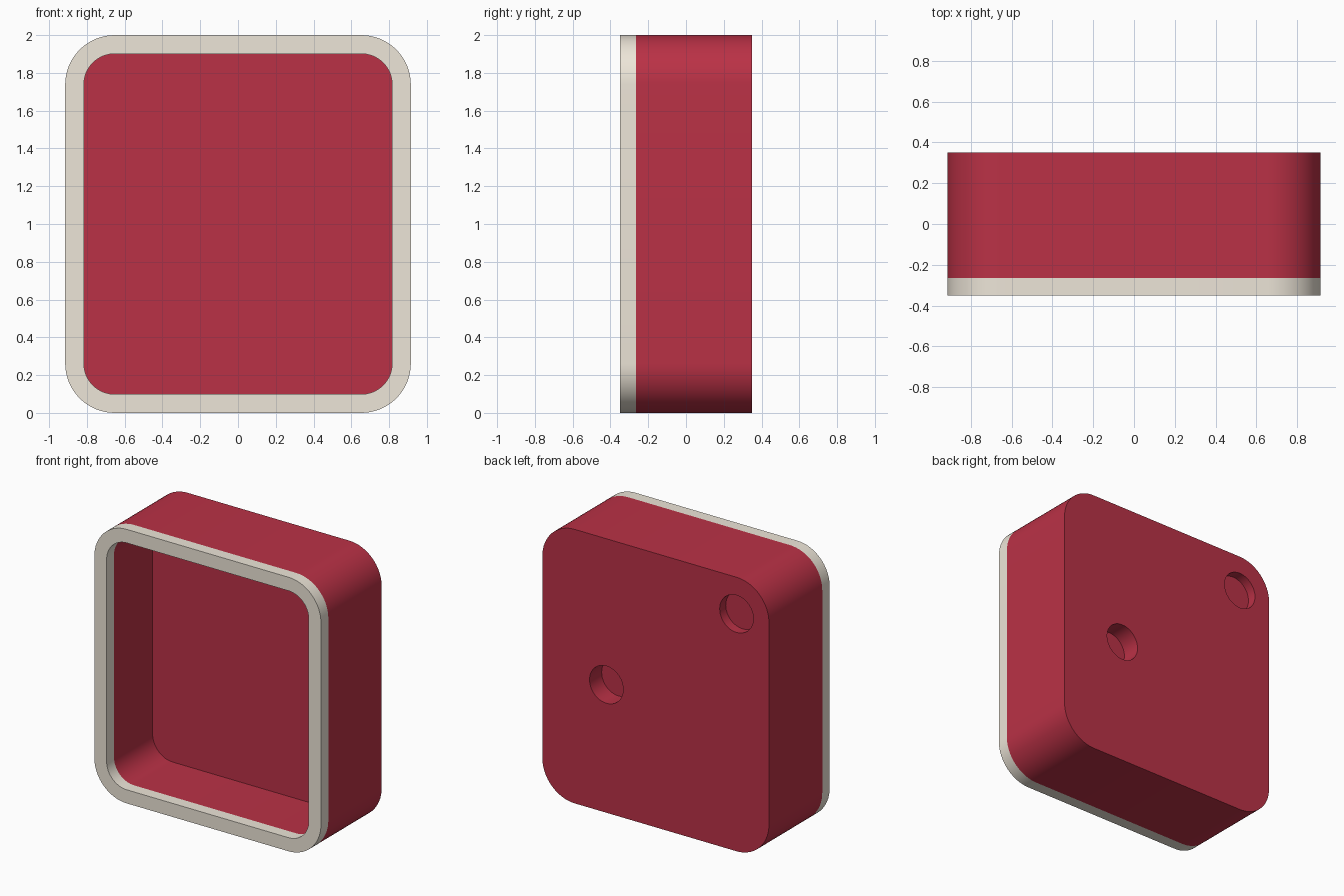
import bpy, bmesh, math

if "Cube" in bpy.data.objects:
    bpy.data.objects.remove(bpy.data.objects["Cube"])

W, H, D = 0.915, 2.0, 0.35        # half width, height, half depth
WALL, R = 0.099, 0.262            # wall thickness, outer corner radius
RIM_Y, FLOOR_Y = -0.265, 0.18     # rim joint, inside of back panel


def material(name, rgb):
    m = bpy.data.materials.new(name)
    m.diffuse_color = (*rgb, 1)
    m.use_nodes = True
    m.node_tree.nodes["Principled BSDF"].inputs["Base Color"].default_value = m.diffuse_color
    return m


def outline(inset, seg=16):
    """Rounded rectangle in x/z, shrunk by inset."""
    r = R - inset
    pts = []
    for k, (sx, sz) in enumerate([(1, 1), (-1, 1), (-1, -1), (1, -1)]):
        cx, cz = sx * (W - R), H / 2 + sz * (H / 2 - R)
        for i in range(seg + 1):
            a = math.pi / 2 * (k + i / seg)
            pts.append((cx + r * math.cos(a), cz + r * math.sin(a)))
    return pts


def shell(name, rings, mat, closed=False):
    """Skin a series of (inset, y) outlines; cap both ends unless closed."""
    bm = bmesh.new()
    loops = [[bm.verts.new((x, y, z)) for x, z in outline(i)] for i, y in rings]
    pairs = list(zip(loops, loops[1:]))
    if closed:
        pairs.append((loops[-1], loops[0]))
    for a, b in pairs:
        n = len(a)
        for j in range(n):
            k = (j + 1) % n
            bm.faces.new((a[j], a[k], b[k], b[j]))
    if not closed:
        bm.faces.new(loops[0])
        bm.faces.new(loops[-1])
    bmesh.ops.recalc_face_normals(bm, faces=bm.faces[:])
    me = bpy.data.meshes.new(name)
    bm.to_mesh(me)
    bm.free()
    ob = bpy.data.objects.new(name, me)
    bpy.context.collection.objects.link(ob)
    me.materials.append(mat)
    return ob


def drill(ob, x, z, radius, depth):
    """Blind round hole in the back face."""
    bpy.ops.mesh.primitive_cylinder_add(
        vertices=48, radius=radius, depth=2 * depth,
        location=(x, D, z), rotation=(math.pi / 2, 0, 0))
    cutter = bpy.context.object
    mod = ob.modifiers.new("hole", 'BOOLEAN')
    mod.operation, mod.object, mod.solver = 'DIFFERENCE', cutter, 'EXACT'
    bpy.context.view_layer.objects.active = ob
    bpy.ops.object.modifier_apply(modifier=mod.name)
    bpy.data.objects.remove(cutter)


def smooth(ob):
    bpy.ops.object.select_all(action='DESELECT')
    ob.select_set(True)
    bpy.context.view_layer.objects.active = ob
    bpy.ops.object.shade_smooth_by_angle(angle=math.radians(30))


red = material("red", (0.491, 0.031, 0.061))
cream = material("cream", (0.85, 0.79, 0.69))

# Open tray body with two blind holes in the back
body = shell("case_body", [(0, D), (0, RIM_Y), (WALL, RIM_Y), (WALL, FLOOR_Y)], red)
drill(body, -0.653, 1.733, 0.136, 0.07)
drill(body, 0.398, 0.935, 0.136, 0.14)

# Front rim
rim = shell("front_rim", [(0, RIM_Y), (0, -D), (WALL, -D), (WALL, RIM_Y)], cream, closed=True)

for ob in (body, rim):
    smooth(ob)
